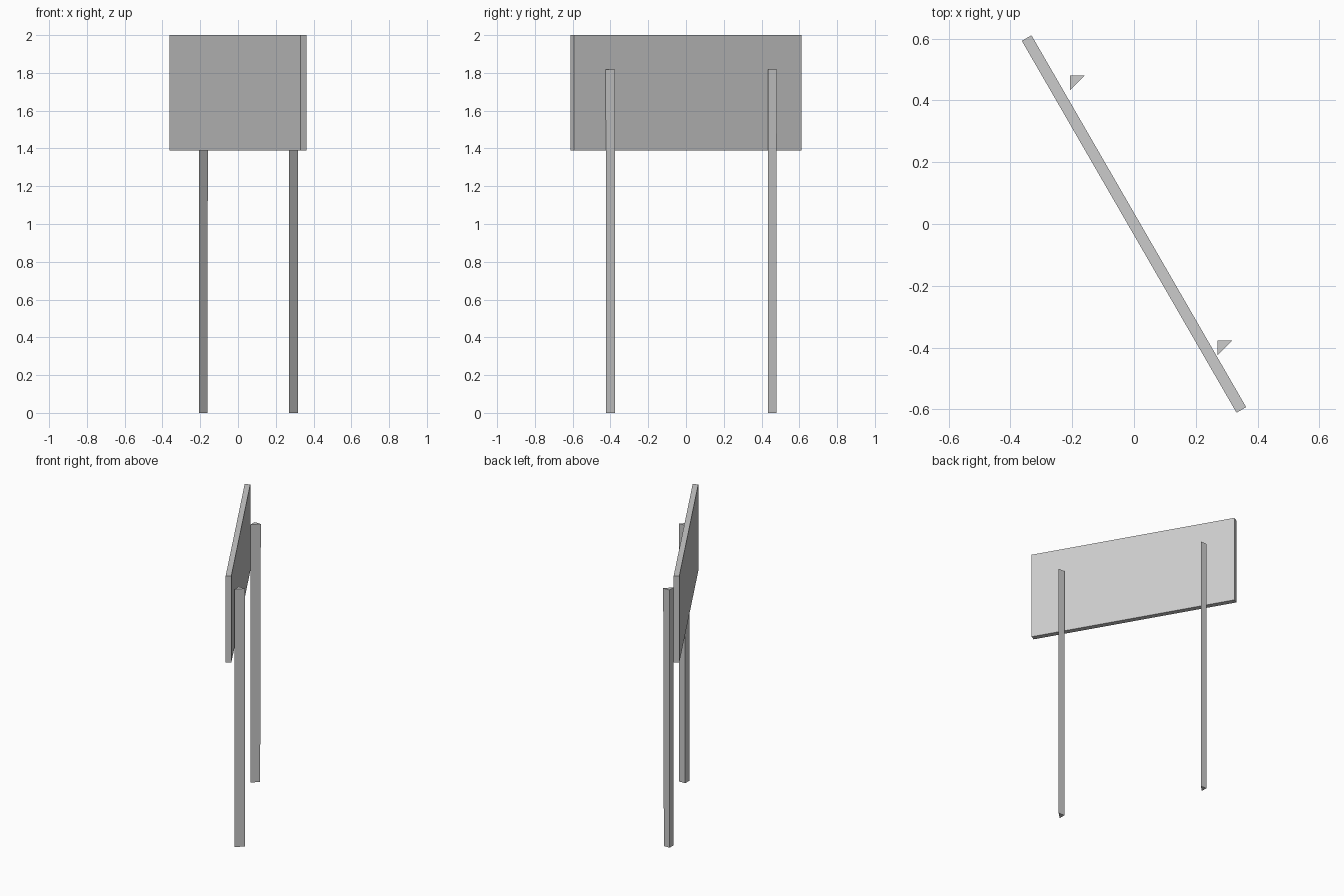
import bpy, bmesh
from math import radians

if "Cube" in bpy.data.objects:
    bpy.data.objects.remove(bpy.data.objects["Cube"])


def prism(name, bottom, top, z0, z1):
    """Closed prism between two matching outlines."""
    bm = bmesh.new()
    lo = [bm.verts.new((x, y, z0)) for x, y in bottom]
    hi = [bm.verts.new((x, y, z1)) for x, y in top]
    bm.faces.new(lo[::-1])
    bm.faces.new(hi)
    n = len(lo)
    for i in range(n):
        j = (i + 1) % n
        bm.faces.new((lo[i], lo[j], hi[j], hi[i]))
    bmesh.ops.recalc_face_normals(bm, faces=bm.faces[:])
    mesh = bpy.data.meshes.new(name)
    bm.to_mesh(mesh)
    bm.free()
    obj = bpy.data.objects.new(name, mesh)
    bpy.context.collection.objects.link(obj)
    return obj


def triangle(x, y, size):
    """Right-angled post section, corner at (x, y)."""
    return [(x, y), (x, y - size), (x + size, y)]


# Sign board, turned 60 degrees
L, T = 0.695, 0.018
outline = [(-L, -T), (L, -T), (L, T), (-L, T)]
board = prism("sign_board", outline, outline, 1.39, 2.0)
board.rotation_euler.z = radians(-60)

# Three-sided posts behind the board, the first slightly tapered
prism("left_post", triangle(-0.207, 0.478, 0.045),
      triangle(-0.207, 0.481, 0.048), 0, 1.817)
prism("right_post", triangle(0.27, -0.377, 0.047),
      triangle(0.27, -0.377, 0.048), 0, 1.817)
